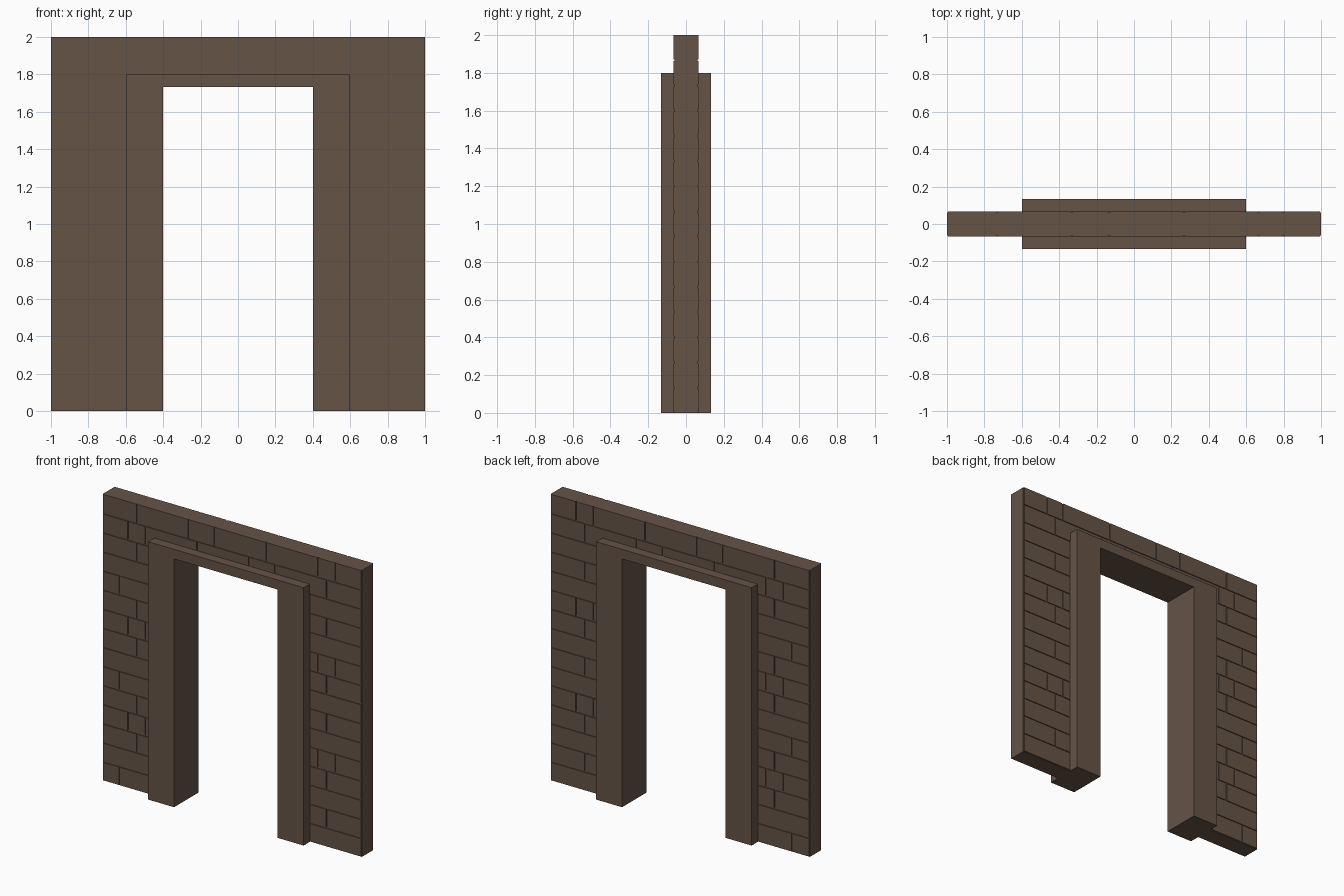
import bpy
import bmesh

cube = bpy.data.objects.get("Cube")
if cube:
    bpy.data.objects.remove(cube, do_unlink=True)

# One brown stone colour for everything
stone = bpy.data.materials.new("brown_stone")
stone.use_nodes = True
colour = (0.13, 0.087, 0.062, 1)
stone.diffuse_color = colour
bsdf = stone.node_tree.nodes["Principled BSDF"]
bsdf.inputs["Base Color"].default_value = colour
bsdf.inputs["Roughness"].default_value = 0.9

ROWS = 15
ROW_H = 2 / ROWS
WALL = ROW_H / 2       # half depth of the wall at the brick faces
CORE = WALL - 0.006    # half depth at the bottom of the joints
GAP = 0.005            # half width of a joint
OPEN_X, OPEN_Z = 0.4, 13 * ROW_H


def finish(name, bm):
    bmesh.ops.recalc_face_normals(bm, faces=bm.faces)
    mesh = bpy.data.meshes.new(name)
    bm.to_mesh(mesh)
    bm.free()
    mesh.materials.append(stone)
    obj = bpy.data.objects.new(name, mesh)
    bpy.context.collection.objects.link(obj)
    return obj


def arch(name, half_w, top, depth, open_x, open_z):
    """Doorway outline extruded through the wall."""
    outline = [(-half_w, 0), (-open_x, 0), (-open_x, open_z), (open_x, open_z),
               (open_x, 0), (half_w, 0), (half_w, top), (-half_w, top)]
    bm = bmesh.new()
    face = bm.faces.new([bm.verts.new((x, -depth, z)) for x, z in outline])
    out = bmesh.ops.extrude_face_region(bm, geom=[face])
    verts = [g for g in out["geom"] if isinstance(g, bmesh.types.BMVert)]
    bmesh.ops.translate(bm, verts=verts, vec=(0, 2 * depth, 0))
    return finish(name, bm)


def add_brick(bm, x0, x1, z0, z1, side):
    """Thin brick face, open at the back where it meets the core."""
    rim = [(x0, z0), (x1, z0), (x1, z1), (x0, z1)]
    front = [bm.verts.new((x, side * WALL, z)) for x, z in rim]
    back = [bm.verts.new((x, side * CORE, z)) for x, z in rim]
    bm.faces.new(front)
    for i in range(4):
        j = (i + 1) % 4
        bm.faces.new((front[i], front[j], back[j], back[i]))
    # Normals are set per brick so that they point outwards
    bm.normal_update()
    for f in list(bm.faces)[-5:]:
        mid = f.calc_center_median()
        centre = ((x0 + x1) / 2, side * (CORE - 0.01), (z0 + z1) / 2)
        if sum(f.normal[k] * (mid[k] - centre[k]) for k in range(3)) < 0:
            f.normal_flip()


def brick_layer(name, side):
    bm = bmesh.new()
    for row in range(ROWS):
        left, right = JOINTS[row % len(JOINTS)]
        if row < 13:
            spans = [[-1, *left, -0.6], [0.6, *right, 1]]
        else:
            spans = [[-1, *left, *OVER_DOOR[row], *right, 1]]
        low, high = row * ROW_H + GAP, (row + 1) * ROW_H - GAP
        if row == ROWS - 1:
            high = 2
        for cuts in spans:
            for a, b in zip(cuts, cuts[1:]):
                add_brick(bm, a + GAP, b - GAP, low, high, side)
    mesh = bpy.data.meshes.new(name)
    bm.to_mesh(mesh)
    bm.free()
    mesh.materials.append(stone)
    obj = bpy.data.objects.new(name, mesh)
    bpy.context.collection.objects.link(obj)


# Vertical joints left and right of the door, repeating every five rows
JOINTS = [
    ([-0.867], []),
    ([], [0.733]),
    ([-0.733], []),
    ([-0.8, -0.667], [0.733]),
    ([-0.733], [0.667, 0.8]),
]
OVER_DOOR = {13: [-0.267, 0.133, 0.333], 14: [-0.333, -0.133, 0.267]}

# Wall core and the bricks on both faces; the core also forms the mortar bed
arch("wall_core", 1, 2, CORE, 0.5, 1.77)
brick_layer("front_bricks", -1)
brick_layer("back_bricks", 1)

# Plain door surround, proud of the wall on both sides
arch("door_frame", 0.6, 1.8, 2 * WALL, OPEN_X, OPEN_Z)
